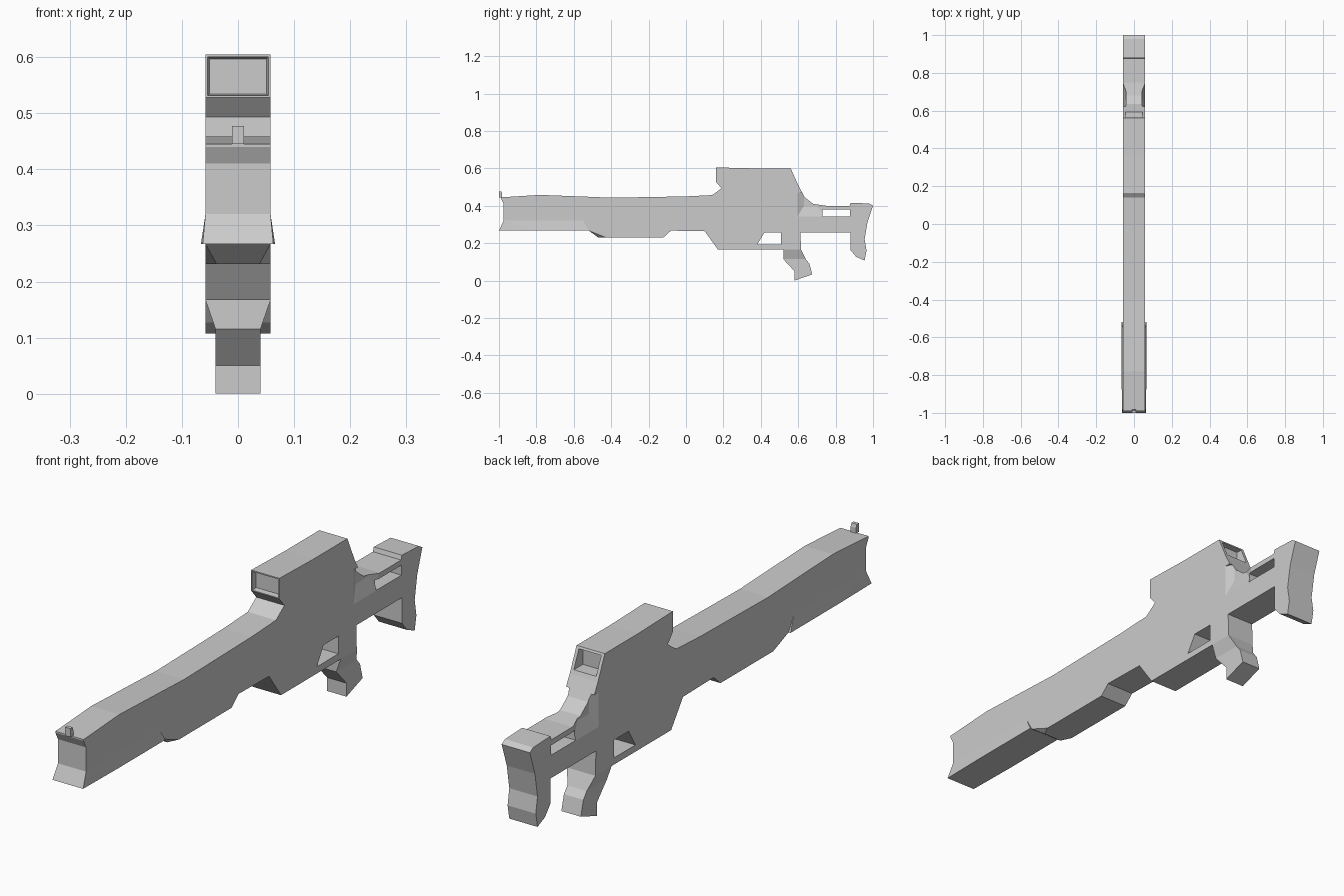
import bpy, bmesh

HALF = 0.058  # half thickness of the flat body


def loft(name, ring_a, ring_b):
    """Closed solid between two matching rings of 3D points."""
    bm = bmesh.new()
    a = [bm.verts.new(p) for p in ring_a]
    b = [bm.verts.new(p) for p in ring_b]
    n = len(a)
    caps = [bm.faces.new(a), bm.faces.new(b[::-1])]
    for i in range(n):
        j = (i + 1) % n
        bm.faces.new((a[j], a[i], b[i], b[j]))
    bm.normal_update()
    bmesh.ops.triangulate(bm, faces=caps)
    bmesh.ops.recalc_face_normals(bm, faces=bm.faces)
    mesh = bpy.data.meshes.new(name)
    bm.to_mesh(mesh)
    bm.free()
    obj = bpy.data.objects.new(name, mesh)
    bpy.context.collection.objects.link(obj)
    return obj


def prism(name, profile, half=HALF):
    """Side profile (y, z[, half width]) mirrored across x = 0."""
    pts = [(p[0], p[1], p[2] if len(p) > 2 else half) for p in profile]
    return loft(name, [(-w, y, z) for y, z, w in pts],
                [(w, y, z) for y, z, w in pts])


def cut(target, cutter):
    cutter.hide_render = True
    cutter.hide_viewport = True
    mod = target.modifiers.new(cutter.name, 'BOOLEAN')
    mod.operation = 'DIFFERENCE'
    mod.solver = 'EXACT'
    mod.object = cutter


def rect_y(y, half, z0, z1):
    return [(-half, y, z0), (half, y, z0), (half, y, z1), (-half, y, z1)]


# Main body: barrel, receiver, sight housing and stock in one outline
body = prism("body", [
    (-0.99, 0.445), (-0.99, 0.44), (-0.975, 0.41), (-0.975, 0.32),
    (-0.55, 0.32), (-0.52, 0.267), (-0.08, 0.267), (0.10, 0.264),
    (0.17, 0.167), (0.615, 0.167), (0.612, 0.258), (0.88, 0.258),
    (0.88, 0.163), (0.91, 0.127), (0.955, 0.107), (0.965, 0.16),
    (0.955, 0.22), (0.97, 0.31), (1.0, 0.40), (0.98, 0.412),
    (0.88, 0.416), (0.875, 0.40), (0.75, 0.40), (0.68, 0.41),
    (0.635, 0.445), (0.60, 0.51), (0.56, 0.60), (0.36, 0.60),
    (0.16, 0.605), (0.16, 0.528), (0.19, 0.493), (0.14, 0.457),
    (0.0, 0.45), (-0.40, 0.443), (-0.52, 0.448), (-0.78, 0.458),
])

# Flared lower edge of the front barrel shroud
prism("barrel_shroud_flare", [
    (-0.975, 0.32, HALF), (-1.0, 0.267, 0.063), (-0.80, 0.267, 0.066),
    (-0.52, 0.267, 0.066), (-0.55, 0.32, HALF)])

# Handguard under the barrel, narrowed at its front edge
prism("handguard", [
    (-0.52, 0.267), (-0.47, 0.231, 0.038), (-0.43, 0.231),
    (-0.12, 0.231), (-0.08, 0.267)])

# Grip: tapered neck and lower handle
prism("grip_neck", [
    (0.52, 0.167, HALF), (0.52, 0.115, 0.04), (0.64, 0.115, 0.04),
    (0.615, 0.167, HALF)])
prism("grip", [
    (0.52, 0.115), (0.58, 0.05), (0.58, 0.0), (0.675, 0.033),
    (0.66, 0.09), (0.64, 0.115)], 0.04)

# Front sight post
prism("front_sight", [
    (-1.0, 0.445), (-0.983, 0.445), (-0.983, 0.465),
    (-0.987, 0.477), (-1.0, 0.477)], 0.011)

# Trigger opening and slot in the stock
cut(body, prism("trigger_opening_cutter", [
    (0.38, 0.192), (0.507, 0.192), (0.507, 0.258), (0.42, 0.258)], 0.2))
cut(body, prism("stock_slot_cutter", [
    (0.73, 0.343), (0.877, 0.343), (0.877, 0.38), (0.73, 0.38)], 0.2))

# Tapered recesses in both ends of the sight housing
cut(body, loft("sight_front_cutter", rect_y(0.15, 0.056, 0.53, 0.602),
               rect_y(0.18, 0.051, 0.534, 0.597)))
cut(body, loft("sight_rear_cutter", rect_y(0.63, 0.046, 0.525, 0.592),
               rect_y(0.54, 0.046, 0.525, 0.592)))

# Cheek hollows on both sides, just behind the sight housing
for side, label in ((-1, "left"), (1, "right")):
    outer = [(0.595, 0.34), (0.745, 0.34), (0.745, 0.47), (0.595, 0.47)]
    inner = [(0.63, 0.40), (0.70, 0.40), (0.70, 0.47), (0.63, 0.47)]
    cut(body, loft("cheek_hollow_cutter_" + label,
                   [(side * 0.0585, y, z) for y, z in outer],
                   [(side * 0.042, y, z) for y, z in inner]))
